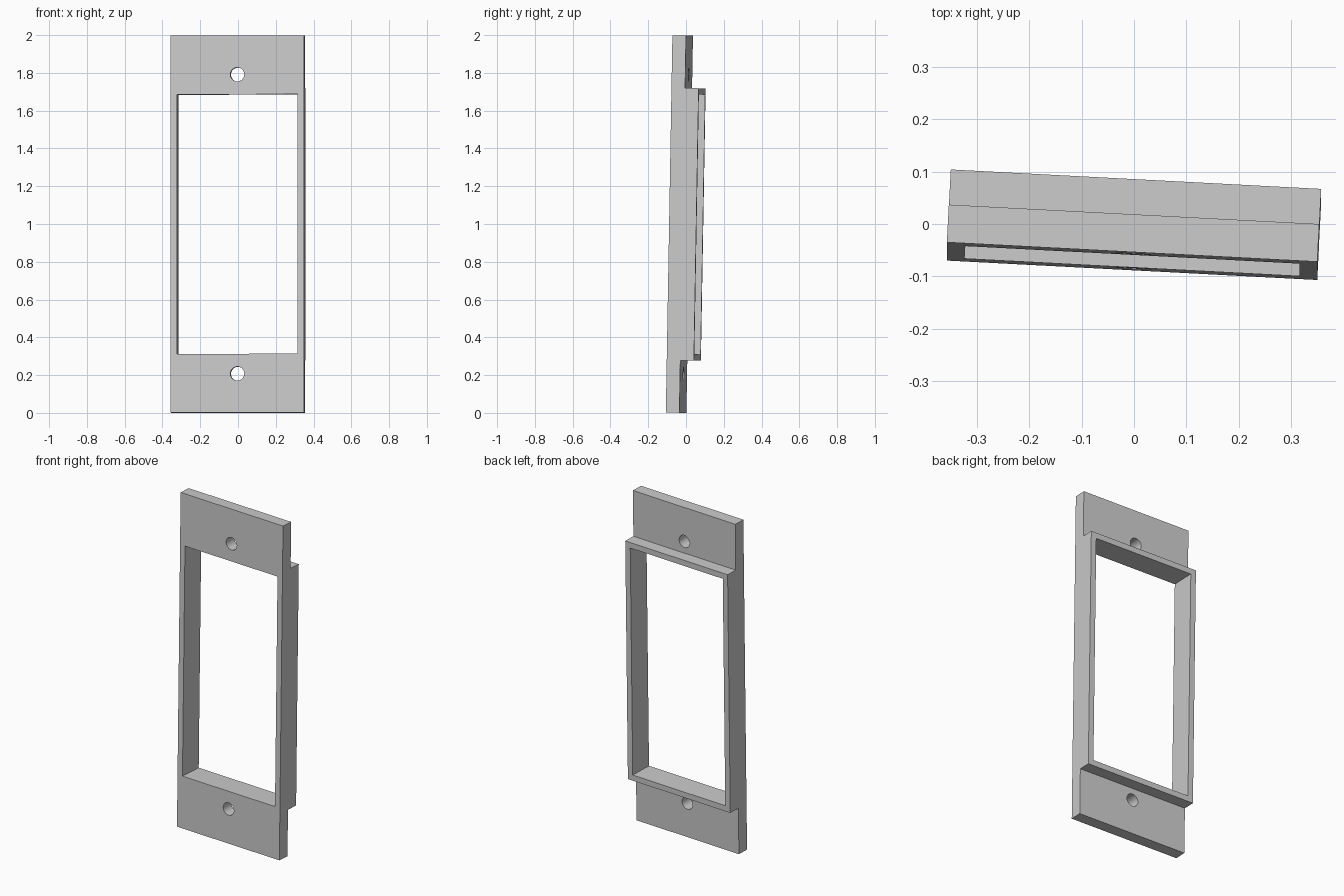
import bpy
import bmesh
from math import radians
from mathutils import Matrix

cube = bpy.data.objects.get("Cube")
if cube:
    bpy.data.objects.remove(cube, do_unlink=True)

WIDTH, HALF_HEIGHT = 0.708, 0.9985
FRONT, STEP, BACK = -0.071, 0.001, 0.073   # plate front, plate back, frame back
FRAME_HALF, WALL = 0.721, 0.034
HOLE_OFFSET, HOLE_RADIUS = 0.792, 0.037

grey = bpy.data.materials.new("light grey")
grey.use_nodes = True
grey.diffuse_color = (0.6, 0.6, 0.6, 1)
grey.node_tree.nodes["Principled BSDF"].inputs["Base Color"].default_value = (0.6, 0.6, 0.6, 1)


def add_object(name, bm):
    mesh = bpy.data.meshes.new(name)
    bmesh.ops.recalc_face_normals(bm, faces=bm.faces)
    bm.to_mesh(mesh)
    bm.free()
    mesh.materials.append(grey)
    obj = bpy.data.objects.new(name, mesh)
    bpy.context.collection.objects.link(obj)
    return obj


def cut(target, bm):
    """Subtract a closed shape from the target and discard the cutter."""
    cutter = add_object("cutter", bm)
    cutter.hide_render = True
    mod = target.modifiers.new("cut", 'BOOLEAN')
    mod.operation = 'DIFFERENCE'
    mod.solver = 'EXACT'
    mod.object = cutter
    bpy.context.view_layer.objects.active = target
    bpy.ops.object.modifier_apply(modifier=mod.name)
    bpy.data.objects.remove(cutter, do_unlink=True)


# Stepped side profile (y, z), extruded across the width
upper = [(BACK, FRAME_HALF), (STEP, FRAME_HALF), (STEP, HALF_HEIGHT), (FRONT, HALF_HEIGHT)]
profile = upper + [(y, -z) for y, z in reversed(upper)]
bm = bmesh.new()
face = bm.faces.new([bm.verts.new((-WIDTH / 2, y, z)) for y, z in profile])
side = bmesh.ops.extrude_face_region(bm, geom=[face])["geom"]
bmesh.ops.translate(bm, vec=(WIDTH, 0, 0),
                    verts=[v for v in side if isinstance(v, bmesh.types.BMVert)])
frame = add_object("mounting_frame", bm)

# Window opening
bm = bmesh.new()
size = (WIDTH - 2 * WALL, 1, 2 * (FRAME_HALF - WALL))
bmesh.ops.create_cube(bm, size=1, matrix=Matrix.Diagonal((*size, 1)))
cut(frame, bm)

# Screw holes above and below the window
for sign in (1, -1):
    bm = bmesh.new()
    place = Matrix.Translation((0, 0, sign * HOLE_OFFSET)) @ Matrix.Rotation(radians(90), 4, 'X')
    bmesh.ops.create_cone(bm, cap_ends=True, segments=32, radius1=HOLE_RADIUS,
                          radius2=HOLE_RADIUS, depth=1, matrix=place)
    cut(frame, bm)

# Slight turn and backward lean, standing on the ground
frame.data.transform(Matrix.Rotation(radians(-1), 4, 'X') @ Matrix.Rotation(radians(-3), 4, 'Z'))
frame.data.transform(Matrix.Translation((0, 0, -min(v.co.z for v in frame.data.vertices))))

bpy.ops.object.select_all(action='DESELECT')
frame.select_set(True)
bpy.context.view_layer.objects.active = frame
bpy.ops.object.shade_smooth_by_angle(angle=radians(30))
